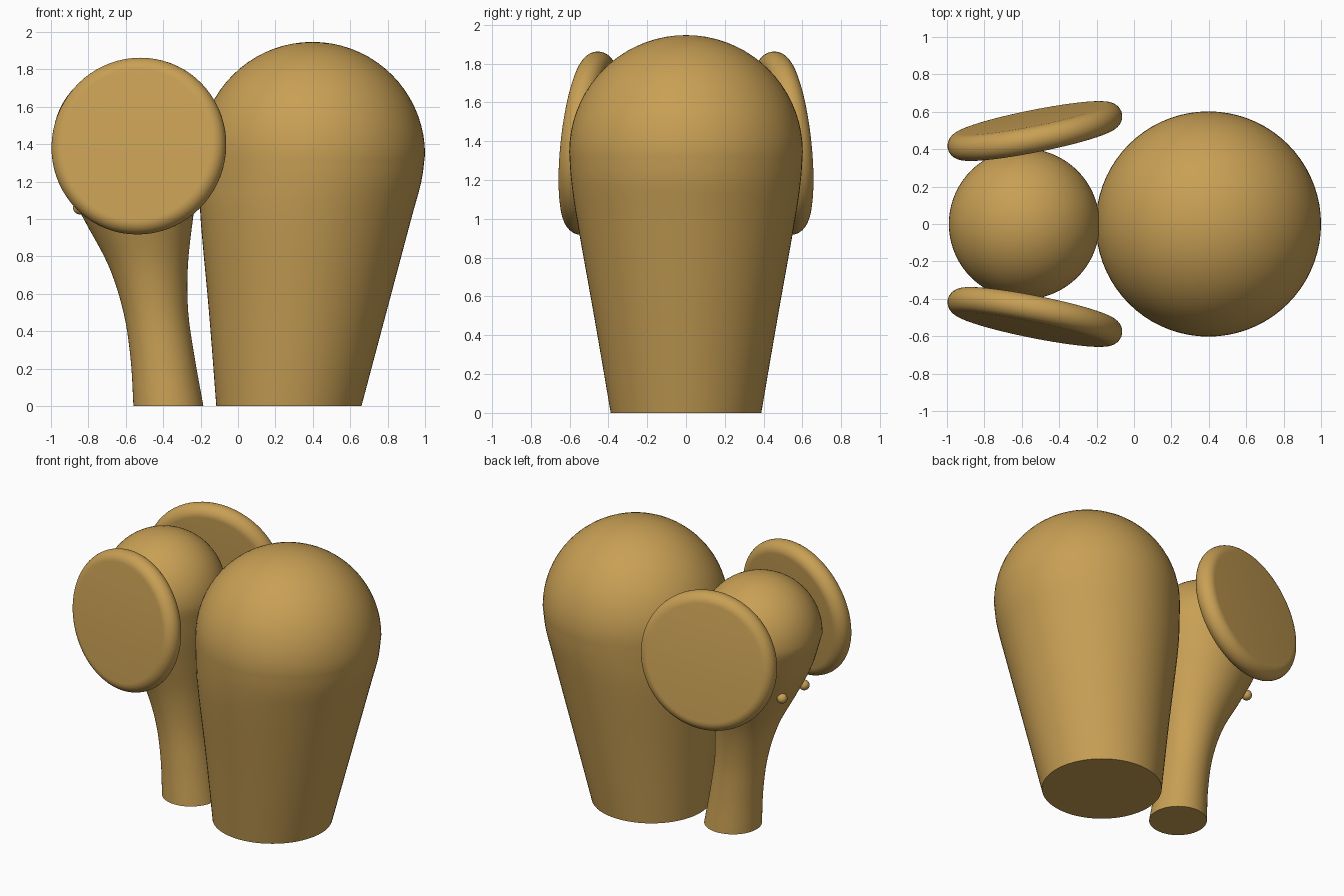
import bpy, bmesh, math
from mathutils import Vector

if "Cube" in bpy.data.objects:
    bpy.data.objects.remove(bpy.data.objects["Cube"])

SEG = 72
wood = bpy.data.materials.new("wood")
wood.diffuse_color = (0.58, 0.35, 0.09, 1)
wood.use_nodes = True
wood.node_tree.nodes["Principled BSDF"].inputs["Base Color"].default_value = wood.diffuse_color


def finish(name, bm):
    bmesh.ops.recalc_face_normals(bm, faces=bm.faces)
    mesh = bpy.data.meshes.new(name)
    bm.to_mesh(mesh)
    bm.free()
    ob = bpy.data.objects.new(name, mesh)
    bpy.context.collection.objects.link(ob)
    mesh.materials.append(wood)
    bpy.ops.object.select_all(action='DESELECT')
    ob.select_set(True)
    bpy.context.view_layer.objects.active = ob
    bpy.ops.object.shade_smooth_by_angle(angle=math.radians(35))
    return ob


def skin(name, rings):
    """Skin horizontal circles given as (z, centre x, radius); radius 0 makes a pole."""
    bm = bmesh.new()
    loops = []
    for z, cx, r in rings:
        n = SEG if r > 1e-4 else 1
        loops.append([bm.verts.new((cx + r * math.cos(math.tau * i / SEG),
                                    r * math.sin(math.tau * i / SEG), z)) for i in range(n)])
    for a, b in zip(loops, loops[1:]):
        for i in range(SEG):
            j = (i + 1) % SEG
            quad = [a[i % len(a)], a[j % len(a)], b[j % len(b)], b[i % len(b)]]
            bm.faces.new(list(dict.fromkeys(quad)))
    for cap in (loops[0], loops[-1]):
        if len(cap) > 1:
            bm.faces.new(cap)
    return finish(name, bm)


def smooth_keys(keys, steps=5):
    """Catmull-Rom refinement of ring keys."""
    pts = [Vector(k) for k in keys]
    pts = [2 * pts[0] - pts[1]] + pts + [2 * pts[-1] - pts[-2]]
    out = []
    for p0, p1, p2, p3 in zip(pts, pts[1:], pts[2:], pts[3:]):
        for s in range(steps):
            t = s / steps
            out.append(0.5 * (2 * p1 + (p2 - p0) * t + (2 * p0 - 5 * p1 + 4 * p2 - p3) * t * t
                              + (3 * p1 - p0 - 3 * p2 + p3) * t ** 3))
    return out


def domed_column(name, keys, steps=18):
    """Column through the keys, finished with a hemisphere on the last one."""
    z, cx, r = keys[-1]
    dome = [(z + r * math.sin(a), cx, r * math.cos(a))
            for a in (math.pi / 2 * i / steps for i in range(steps + 1))]
    return skin(name, smooth_keys(keys) + dome)


# Body and the head with its trunk
domed_column("body", [(0, 0.272, 0.388), (0.5, 0.319, 0.474), (1.0, 0.363, 0.563),
                      (1.2, 0.388, 0.592), (1.345, 0.398, 0.602)])
domed_column("head_and_trunk", [(0, -0.372, 0.187), (0.25, -0.402, 0.172), (0.5, -0.439, 0.173),
                                (0.75, -0.480, 0.212), (1.0, -0.533, 0.292),
                                (1.2, -0.568, 0.356), (1.42, -0.587, 0.403)])

# Round-edged disc ears, tilted, plus small beads, one on each side
R, r = 0.405, 0.07
for side, s in (("left", 1), ("right", -1)):
    arc = [math.pi * (i / 16 - 0.5) for i in range(17)]
    ear = skin("ear_" + side, [(r * math.sin(a), 0, R + r * math.cos(a)) for a in arc])
    ear.rotation_mode = 'QUATERNION'
    ear.rotation_quaternion = Vector((-0.2, s, 0.11)).to_track_quat('Z', 'Y')
    ear.location = (-0.53, s * 0.497, 1.39)

    bm = bmesh.new()
    bmesh.ops.create_uvsphere(bm, u_segments=24, v_segments=16, radius=0.035)
    bead = finish("small_bead_" + side, bm)
    bead.location = (-0.847, s * 0.125, 1.06)
